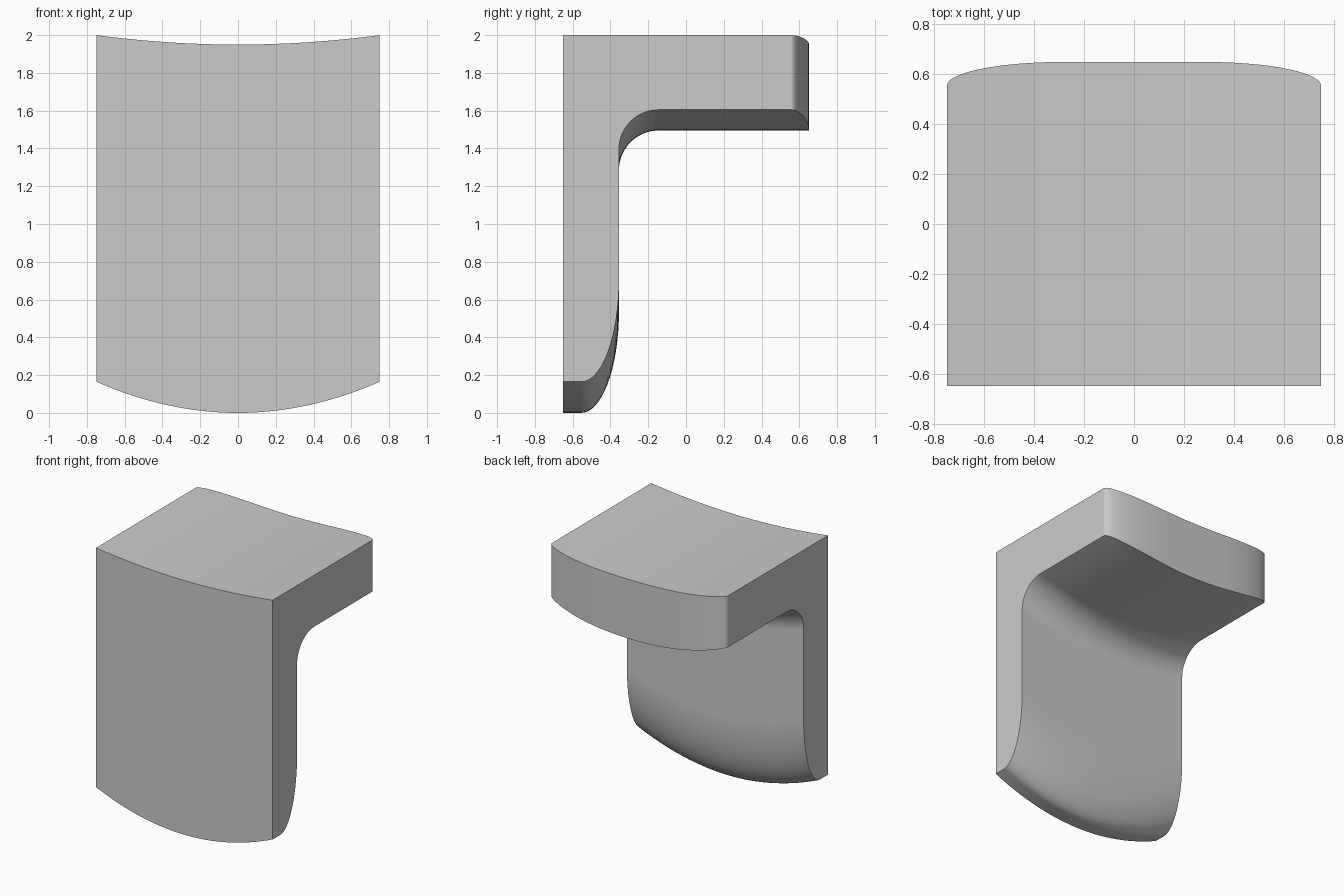
import bpy
import bmesh
from math import sin, cos, pi

cube = bpy.data.objects.get("Cube")
if cube:
    bpy.data.objects.remove(cube, do_unlink=True)

HALF_W, FLAT = 0.75, 0.28        # half width, straight part of the rear edge
FRONT, WALL = -0.65, -0.355      # outer and inner face of the upright
ROUND = 0.095                    # depth of the rear corner rounding
STEPS = 16

grey = bpy.data.materials.new("plain_grey")
grey.use_nodes = True
colour = (0.6, 0.6, 0.6, 1)
grey.diffuse_color = colour
grey.node_tree.nodes["Principled BSDF"].inputs["Base Color"].default_value = colour


def quarter(cy, cz, ry, rz, start):
    """Points on a quarter ellipse in the y-z plane."""
    angles = [start + pi / 2 * i / STEPS for i in range(STEPS + 1)]
    return [(cy + ry * cos(a), cz + rz * sin(a)) for a in angles]


def section(x):
    """Bracket outline at one station across the width."""
    sag = (x / HALF_W) ** 2
    foot, under, top = 0.165 * sag, 1.495 + 0.11 * sag, 1.95 + 0.05 * sag
    u = min(1, max(0, abs(x) - FLAT) / (HALF_W - FLAT))
    rear = 0.65 - ROUND + ROUND * (1 - u * u) ** 0.5
    toe = quarter(WALL - 0.2, foot + 0.535, 0.2, 0.535, -pi / 2)
    fillet = quarter(WALL + 0.21, under - 0.21, 0.21, 0.21, pi / 2)[::-1]
    return [(FRONT, foot)] + toe + fillet + [(rear, under), (rear, top), (FRONT, top)]


# Stations crowd together towards the rounded corners
side = [FLAT + (HALF_W - FLAT) * sin(pi / 2 * i / STEPS) for i in range(STEPS + 1)]
middle = [FLAT * i / 6 for i in range(-5, 6)]
stations = [-x for x in reversed(side)] + middle + side

# Hook-shaped bracket lofted across the stations
bm = bmesh.new()
rings = [[bm.verts.new((x, y, z)) for y, z in section(x)] for x in stations]
for a, b in zip(rings, rings[1:]):
    for i in range(len(a)):
        j = (i + 1) % len(a)
        bm.faces.new((a[i], a[j], b[j], b[i]))
bm.faces.new(rings[0])
bm.faces.new(rings[-1][::-1])
bmesh.ops.recalc_face_normals(bm, faces=bm.faces)

mesh = bpy.data.meshes.new("curved_bracket")
bm.to_mesh(mesh)
bm.free()
mesh.materials.append(grey)
bracket = bpy.data.objects.new("curved_bracket", mesh)
bpy.context.collection.objects.link(bracket)

# Smooth curves, crisp corners and flat side faces
bpy.ops.object.select_all(action="DESELECT")
bracket.select_set(True)
bpy.context.view_layer.objects.active = bracket
bpy.ops.object.shade_smooth_by_angle(angle=pi / 6)
normals = bracket.modifiers.new("flat_sides", "WEIGHTED_NORMAL")
normals.keep_sharp = True
